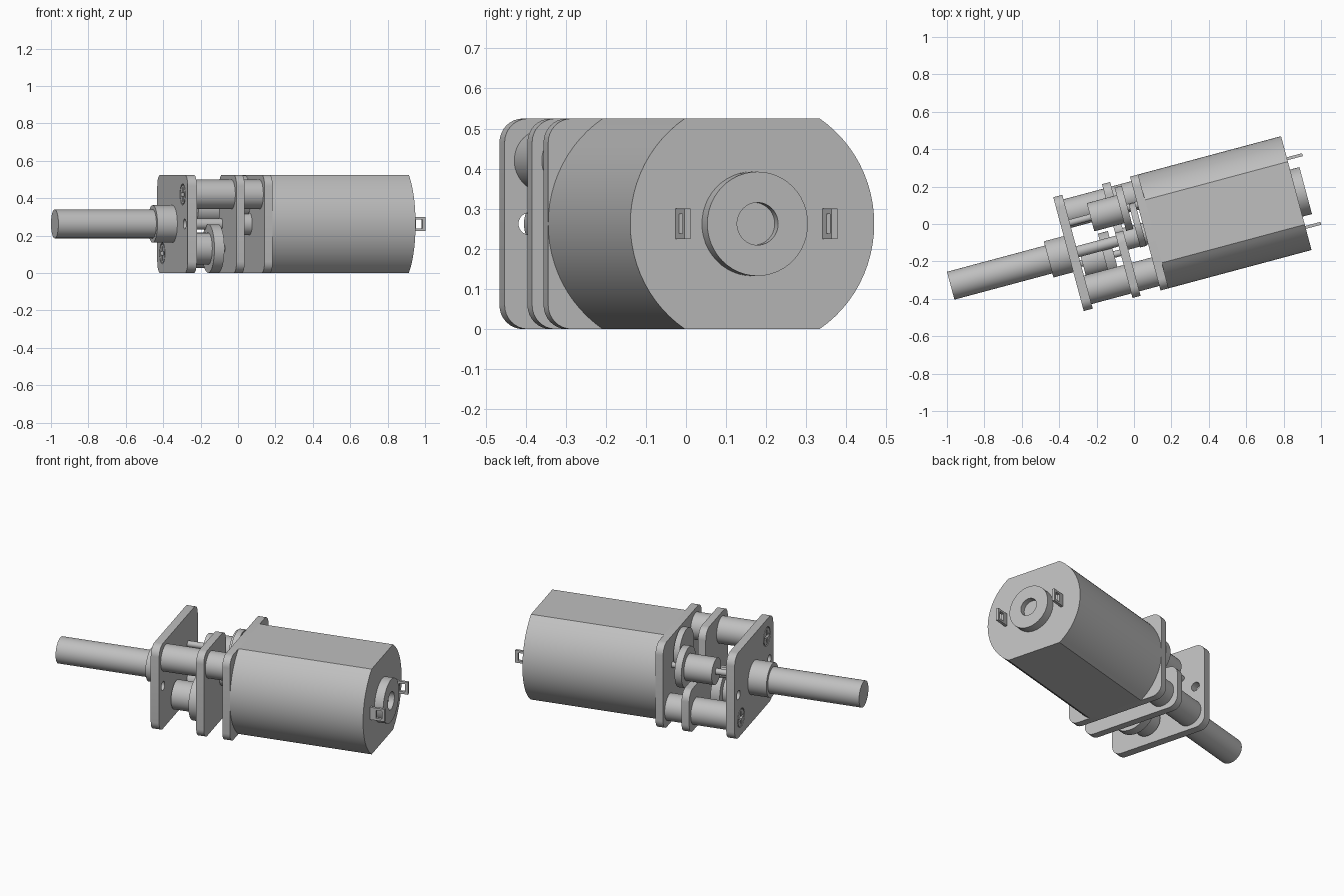
import bpy, bmesh
from math import radians, sin, cos, asin, pi
from mathutils import Matrix

cube = bpy.data.objects.get("Cube")
if cube:
    bpy.data.objects.remove(cube, do_unlink=True)

# One grey metal for the whole motor
metal = bpy.data.materials.new("grey_metal")
metal.use_nodes = True
grey = (0.52, 0.52, 0.52, 1)
metal.diffuse_color = grey
metal.node_tree.nodes["Principled BSDF"].inputs["Base Color"].default_value = grey

# Parts are made along the motor axis (u), then turned and lifted into place
PLACE = Matrix.Rotation(radians(15), 4, 'Z') @ Matrix.Translation((0, -0.065, 0.2625))
HALF_W, HALF_H = 0.315, 0.2625


def prism(name, outline, u0, u1, rounding=0):
    """Extrude a (w, h) outline along the axis, optionally rounding its corners."""
    bm = bmesh.new()
    base = bm.faces.new([bm.verts.new((u0, w, h)) for w, h in outline])
    top = bmesh.ops.extrude_face_region(bm, geom=[base])["geom"]
    moved = [g for g in top if isinstance(g, bmesh.types.BMVert)]
    bmesh.ops.translate(bm, verts=moved, vec=(u1 - u0, 0, 0))
    if rounding:
        long_edges = [e for e in bm.edges if abs(e.verts[0].co.x - e.verts[1].co.x) > 1e-4]
        bmesh.ops.bevel(bm, geom=long_edges, offset=rounding, segments=8,
                        affect='EDGES', profile=0.5)
    bmesh.ops.recalc_face_normals(bm, faces=bm.faces)
    bm.transform(PLACE)
    mesh = bpy.data.meshes.new(name)
    bm.to_mesh(mesh)
    bm.free()
    mesh.materials.append(metal)
    obj = bpy.data.objects.new(name, mesh)
    bpy.context.collection.objects.link(obj)
    return obj


def circle(r, w=0, h=0, n=48):
    return [(w + r * cos(2 * pi * i / n), h + r * sin(2 * pi * i / n)) for i in range(n)]


def box(w0, w1, h0, h1):
    return [(w0, h0), (w1, h0), (w1, h1), (w0, h1)]


def rod(name, r, u0, u1, w=0, h=0):
    return prism(name, circle(r, w, h), u0, u1)


def cut(obj, cutter):
    cutter.hide_render = True
    mod = obj.modifiers.new("cut", 'BOOLEAN')
    mod.operation = 'DIFFERENCE'
    mod.solver = 'EXACT'
    mod.object = cutter
    bpy.context.view_layer.objects.active = obj
    bpy.ops.object.modifier_apply(modifier=mod.name)
    bpy.data.objects.remove(cutter, do_unlink=True)


# Motor can: a round tube with flats on top and bottom
flat = asin(HALF_H / HALF_W)
arc = [-flat + 2 * flat * i / 24 for i in range(25)]
can = [(HALF_W * cos(a), HALF_W * sin(a)) for a in arc]
can += [(-w, -h) for w, h in can]
prism("motor_can", can, 0.09, 0.881)

# Rear bearing with its recess
bearing = rod("rear_bearing", 0.13, 0.881, 0.933)
cut(bearing, rod("bearing_cutter", 0.053, 0.90, 1.0))

# Terminals with eyelets
for side, label in ((1, "left"), (-1, "right")):
    w = 0.19 * side
    tab = prism(label + "_terminal", box(w - 0.008, w + 0.008, -0.038, 0.038), 0.875, 0.966)
    eye = prism("eyelet_cutter", box(w - 0.05, w + 0.05, -0.024, 0.024), 0.915, 0.95)
    cut(tab, eye)

# Gearbox plates; the middle one is notched to clear the gears
full = box(-HALF_W, HALF_W, -HALF_H, HALF_H)
notched = [(-HALF_W, -HALF_H), (HALF_W, -HALF_H), (HALF_W, 0.0),
           (0.045, 0.0), (0.045, HALF_H), (-HALF_W, HALF_H)]
front_plate = prism("front_plate", full, -0.38, -0.33, 0.06)
prism("middle_plate", notched, -0.11, -0.065, 0.06)
prism("motor_plate", full, 0.045, 0.09, 0.06)

# Posts and crosshead screws on opposite corners, pin holes on the front plate
for s, label in ((1, "left"), (-1, "right")):
    w, h = 0.211 * s, -0.1575 * s
    rod(label + "_post", 0.079, -0.33, 0.045, w, h)
    cut(front_plate, rod("screw_seat_cutter", 0.056, -0.4, -0.355, w, h))
    screw = rod(label + "_screw", 0.05, -0.38, -0.35, w, h)
    for a, b in ((0.038, 0.009), (0.009, 0.038)):
        cut(screw, prism("slot_cutter", box(w - a, w + a, h - b, h + b), -0.4, -0.362))
    cut(front_plate, rod("hole_cutter", 0.027, -0.4, -0.3, 0.252 * s))

# Output shaft and collar
rod("output_shaft", 0.077, -1.032, -0.38)
rod("shaft_collar", 0.1, -0.49, -0.38)
rod("inner_shaft", 0.03, -0.33, -0.11)

# Gear train: (name, radius, start, end, w, h)
gears = (
    ("motor_pinion", 0.06, -0.065, 0.045, 0, 0),
    ("first_gear", 0.12, -0.05, -0.01, 0.16, 0.08),
    ("first_gear_hub", 0.078, -0.215, -0.01, 0.16, 0.08),
    ("first_gear_pin", 0.018, -0.33, 0.045, 0.16, 0.08),
    ("upper_gear", 0.12, 0.0, 0.035, 0.055, 0.14),
    ("lower_gear", 0.13, -0.2, -0.145, -0.065, -0.132),
    ("lower_gear_hub", 0.085, -0.32, -0.2, -0.065, -0.132),
    ("lower_gear_pin", 0.018, -0.33, -0.11, -0.065, -0.132),
)
for gear in gears:
    rod(*gear)

# Smooth the round walls, keep the rims sharp
bpy.ops.object.select_all(action='DESELECT')
for obj in bpy.context.collection.objects:
    if obj.type == 'MESH' and metal.name in obj.data.materials:
        obj.select_set(True)
        bpy.context.view_layer.objects.active = obj
bpy.ops.object.shade_smooth_by_angle(angle=radians(30))
